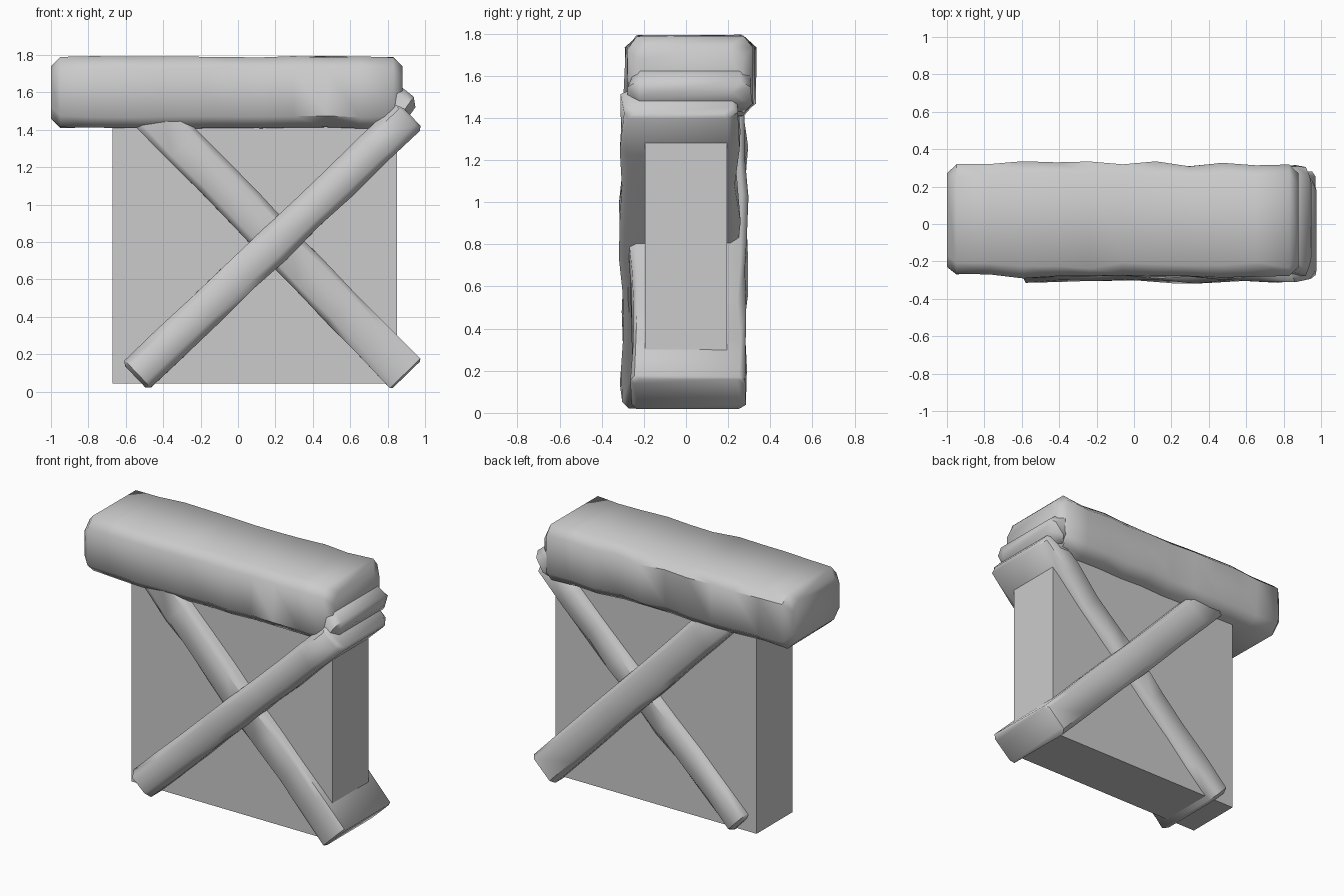
import bpy, bmesh, math, random
from mathutils import Vector

random.seed(4)
old = bpy.data.objects.get("Cube")
if old:
    bpy.data.objects.remove(old, do_unlink=True)

shade = (0.6, 0.6, 0.6, 1)
grey = bpy.data.materials.new("plain grey")
grey.use_nodes = True
grey.diffuse_color = shade
grey.node_tree.nodes["Principled BSDF"].inputs["Base Color"].default_value = shade


def finish(name, bm):
    """Turn a bmesh into a named grey object and make it the active one."""
    bmesh.ops.recalc_face_normals(bm, faces=bm.faces)
    mesh = bpy.data.meshes.new(name)
    bm.to_mesh(mesh)
    bm.free()
    mesh.materials.append(grey)
    obj = bpy.data.objects.new(name, mesh)
    bpy.context.collection.objects.link(obj)
    bpy.ops.object.select_all(action='DESELECT')
    obj.select_set(True)
    bpy.context.view_layer.objects.active = obj


def chamfered_section(half_depth, half_height, chamfer):
    """Eight corners of a rectangle with cut corners, in order around the centre."""
    corners = []
    for sy, sz, upright_first in ((1, 1, True), (-1, 1, False), (-1, -1, True), (1, -1, False)):
        upright = (sy * half_depth, sz * (half_height - chamfer))
        level = (sy * (half_depth - chamfer), sz * half_height)
        corners += [upright, level] if upright_first else [level, upright]
    return corners


def timber(name, start, end, middle, half_depth, half_height, chamfer, taper, wear, segments):
    """Loft worn chamfered sections along a line, drawn in at both ends by the taper."""
    start, end = Vector(start), Vector(end)
    axis = end - start
    across = Vector((-axis.z, 0, axis.x)).normalized()
    shoulder = taper / axis.length
    inner = [shoulder + (1 - 2 * shoulder) * i / segments for i in range(segments + 1)]
    bm = bmesh.new()
    rings = []
    for t in [0] + inner + [1]:
        at_end = t in (0, 1)
        shrink = taper if at_end else 0
        jitter = 0 if at_end else wear
        # One shared swell per section, plus a little chipping at each corner
        swell = random.uniform(-jitter, jitter)
        ring = []
        for y, s in chamfered_section(half_depth + swell - shrink, half_height - shrink, chamfer):
            p = start + axis * t + across * (s + random.uniform(-jitter, jitter) / 2)
            p.y = middle + y + random.uniform(-jitter, jitter)
            ring.append(bm.verts.new(p))
        rings.append(ring)
    for a, b in zip(rings, rings[1:]):
        for k in range(len(a)):
            n = (k + 1) % len(a)
            bm.faces.new((a[k], a[n], b[n], b[k]))
    bm.faces.new(rings[0])
    bm.faces.new(rings[-1])
    finish(name, bm)
    bpy.ops.object.shade_smooth_by_angle(angle=math.radians(50))


# Square core panel
bm = bmesh.new()
bmesh.ops.create_cube(bm, size=1)
bmesh.ops.scale(bm, vec=(1.52, 0.39, 1.47), verts=bm.verts)
bmesh.ops.translate(bm, vec=(0.09, 0, 0.78), verts=bm.verts)
finish("core_panel", bm)

# Crossed braces: one leads on the front, the other on the back
timber("rising_brace", (-0.55, 0, 0.08), (0.92, 0, 1.48), middle=-0.03, half_depth=0.27,
       half_height=0.1, chamfer=0.04, taper=0.02, wear=0.01, segments=8)
timber("falling_brace", (-0.47, 0, 1.5), (0.9, 0, 0.09), middle=0.01, half_depth=0.27,
       half_height=0.11, chamfer=0.03, taper=0.01, wear=0.01, segments=8)

# Heavy worn top beam
timber("top_beam", (-1, 0, 1.6), (0.88, 0, 1.6), middle=0.02, half_depth=0.3,
       half_height=0.19, chamfer=0.06, taper=0.05, wear=0.01, segments=10)

# Splintered lump where the top beam runs down onto the brace end
timber("splintered_end", (0.75, 0, 1.6), (0.92, 0, 1.48), middle=0.02, half_depth=0.28,
       half_height=0.09, chamfer=0.04, taper=0.04, wear=0.01, segments=2)
